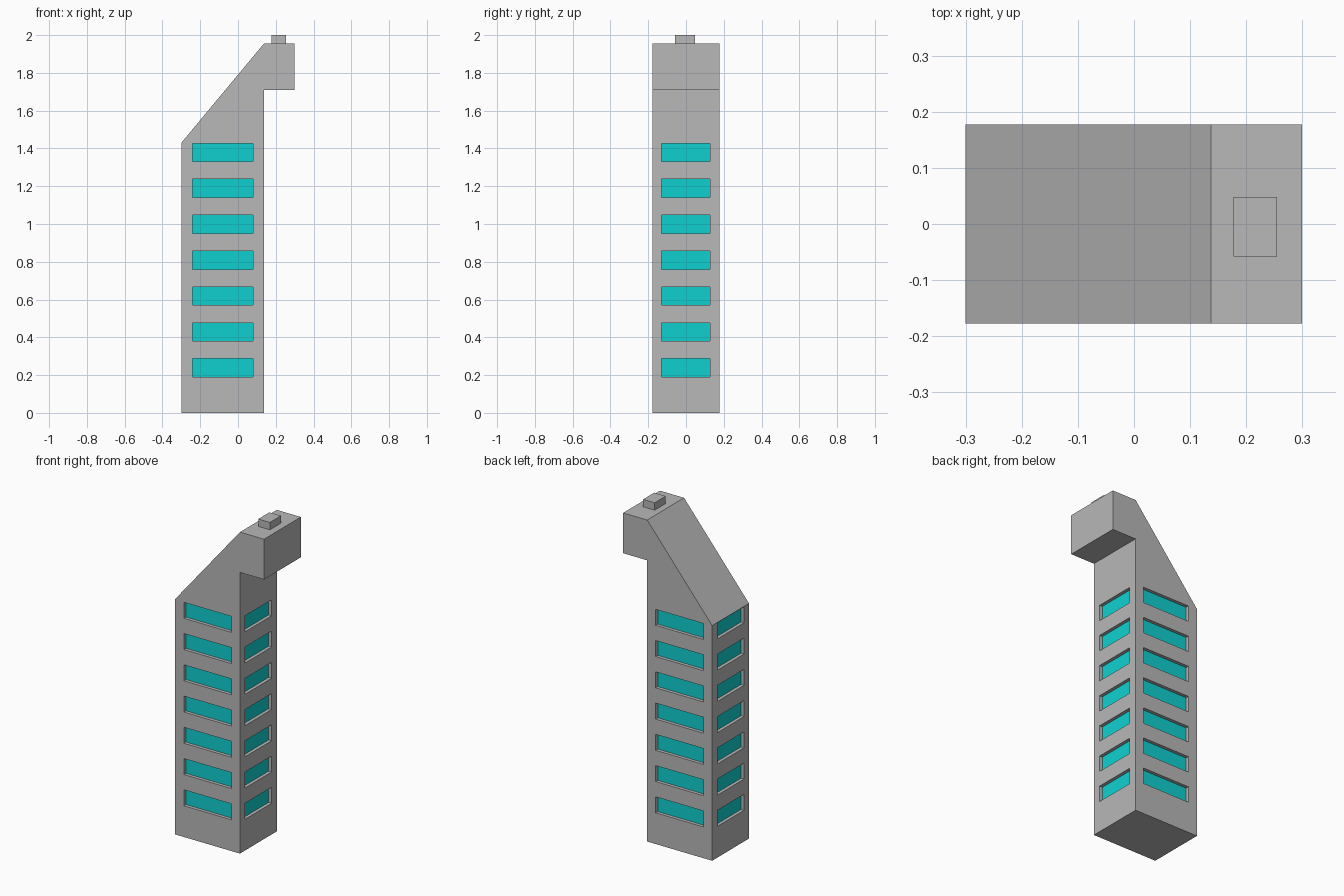
import bpy, bmesh
from mathutils import Vector

if "Cube" in bpy.data.objects:
    bpy.data.objects.remove(bpy.data.objects["Cube"])

X0, X1, Y = -0.30, 0.137, 0.177      # tower footprint
EAVES, RIDGE = 1.43, 1.955
RECESS = 0.02


def material(name, rgb):
    m = bpy.data.materials.new(name)
    m.diffuse_color = (*rgb, 1.0)
    m.use_nodes = True
    m.node_tree.nodes["Principled BSDF"].inputs["Base Color"].default_value = m.diffuse_color
    return m


concrete = material("grey concrete", (0.48, 0.48, 0.48))
glass = material("cyan glass", (0.005, 0.63, 0.63))


def finish(name, bm, *mats):
    bmesh.ops.recalc_face_normals(bm, faces=bm.faces)
    me = bpy.data.meshes.new(name)
    bm.to_mesh(me)
    bm.free()
    for m in mats:
        me.materials.append(m)
    ob = bpy.data.objects.new(name, me)
    bpy.context.collection.objects.link(ob)
    return ob


def prism(profile, y0, y1):
    """Extrude an (x, z) profile from y0 to y1."""
    bm = bmesh.new()
    face = bm.faces.new([bm.verts.new((x, y0, z)) for x, z in profile])
    ext = bmesh.ops.extrude_face_region(bm, geom=[face])["geom"]
    verts = [v for v in ext if isinstance(v, bmesh.types.BMVert)]
    bmesh.ops.translate(bm, verts=verts, vec=(0, y1 - y0, 0))
    bmesh.ops.recalc_face_normals(bm, faces=bm.faces)
    return bm


def box(x0, x1, y0, y1, z0, z1):
    return prism([(x0, z0), (x1, z0), (x1, z1), (x0, z1)], y0, y1)


# Tower with seven rows of recessed windows on every side
floors = [(0.19 + 0.19 * i, 0.287 + 0.19 * i) for i in range(7)]
win_x, win_y = (-0.24, 0.08), (-0.13, 0.127)
bm = box(X0, X1, -Y, Y, 0, EAVES)
cuts = [((0, 0, z), (0, 0, 1)) for f in floors for z in f]
cuts += [((x, 0, 0), (1, 0, 0)) for x in win_x]
cuts += [((0, y, 0), (0, 1, 0)) for y in win_y]
for co, no in cuts:
    bmesh.ops.bisect_plane(bm, geom=bm.verts[:] + bm.edges[:] + bm.faces[:],
                           plane_co=Vector(co), plane_no=Vector(no))


def is_window(face):
    c, n = face.calc_center_median(), face.normal
    if abs(n.z) > 0.5 or not any(a < c.z < b for a, b in floors):
        return False
    if abs(n.y) > 0.5:
        return win_x[0] < c.x < win_x[1]
    return win_y[0] < c.y < win_y[1]


bm.normal_update()
windows = [f for f in bm.faces if is_window(f)]
bmesh.ops.inset_individual(bm, faces=windows, thickness=0, depth=-RECESS)
for f in windows:
    f.material_index = 1
finish("tower", bm, concrete, glass)

# Sloping roof wedge
finish("roof", prism([(X0, EAVES), (X1, EAVES), (X1, RIDGE)], -Y, Y), concrete)

# Overhanging block at the top and the small vent on it
finish("overhang", box(X1, 0.299, -Y, Y, 1.71, RIDGE), concrete)
finish("roof_vent", box(0.177, 0.255, -0.058, 0.048, RIDGE, 2.0), concrete)
